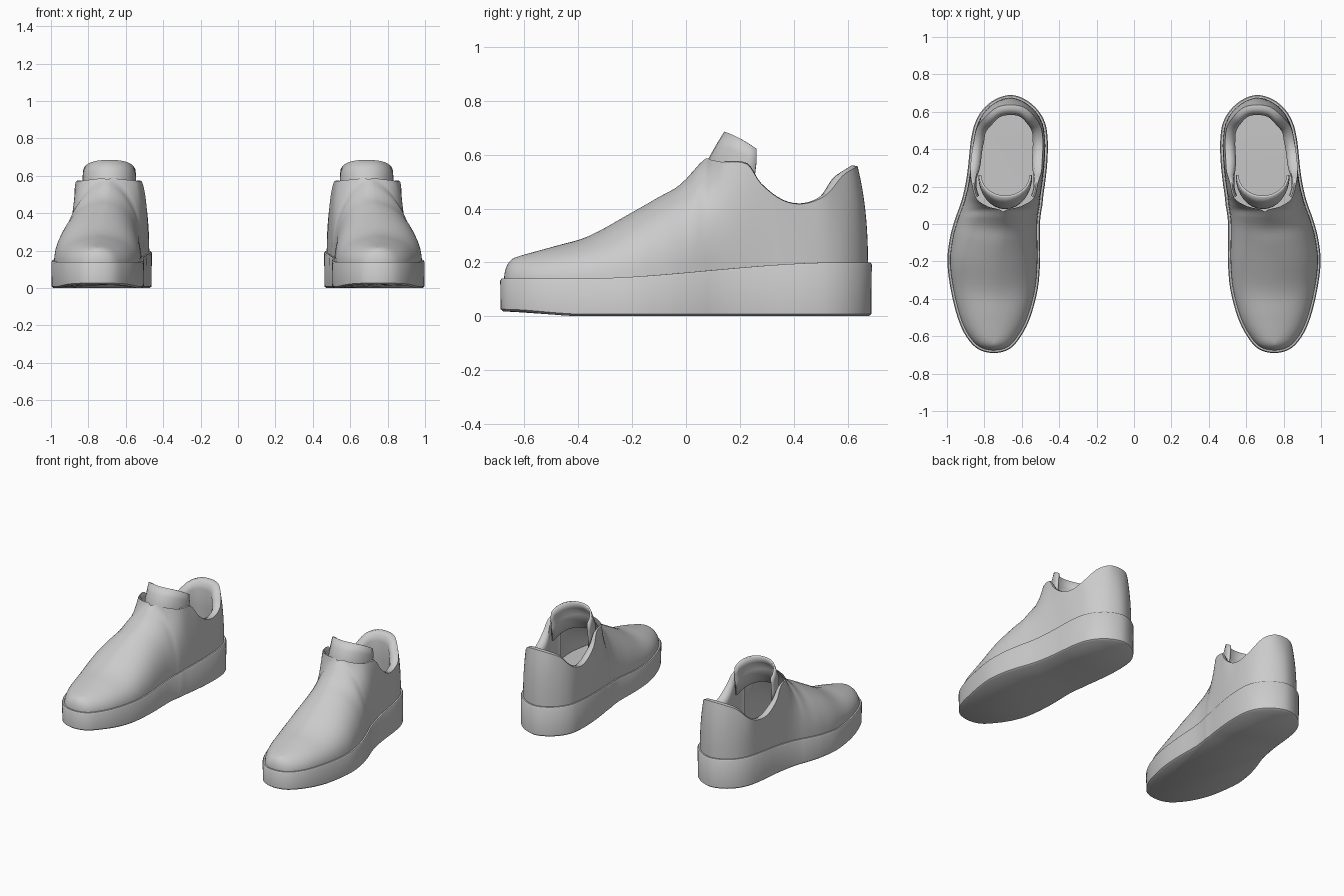
import bpy, bmesh, math
from mathutils import Vector

if "Cube" in bpy.data.objects:
    bpy.data.objects.remove(bpy.data.objects["Cube"])

# Stations toe to heel: base y, inner x, outer x | top centre x, half width, y, z
KEYS = [
    (-.690, .750, .750, .750, 0, -.625, .220),
    (-.668, .665, .835, .750, 0, -.605, .227),
    (-.600, .605, .898, .750, 0, -.560, .240),
    (-.500, .555, .943, .750, 0, -.480, .262),
    (-.350, .515, .980, .745, 0, -.360, .298),
    (-.200, .502, .998, .735, 0, -.210, .380),
    (-.080, .503, .985, .720, 0, -.100, .443),
    (.000, .503, .965, .705, 0, -.020, .490),
    (.060, .497, .945, .700, 0, .065, .580),
    (.100, .490, .930, .695, .09, .095, .580),
    (.150, .485, .915, .690, .155, .140, .572),
    (.220, .475, .900, .690, .178, .225, .565),
    (.300, .466, .888, .685, .19, .280, .490),
    (.380, .461, .880, .680, .19, .360, .430),
    (.460, .462, .870, .672, .185, .440, .418),
    (.540, .475, .850, .668, .17, .520, .450),
    (.610, .515, .810, .662, .125, .580, .520),
    (.665, .580, .745, .660, .07, .625, .550),
    (.690, .660, .660, .660, 0, .637, .557)]
STEPS = 4


def smooth(t):
    t = max(0, min(1, t))
    return t * t * (3 - 2 * t)


def catmull_closed(pts):
    out, n = [], len(pts)
    for i in range(n):
        a, b, c, d = (pts[(i + k) % n] for k in (-1, 0, 1, 2))
        for s in range(STEPS):
            t = s / STEPS
            out.append([.5 * (2 * q + (r - p) * t + (2 * p - 5 * q + 4 * r - w) * t * t
                        + (3 * q - p - 3 * r + w) * t ** 3) for p, q, r, w in zip(a, b, c, d)])
    return out


def sole_top(y):
    return .14 + .06 * smooth((y + .4) / .98)


def make(name, rows, closed=True, caps=False, angle=40, thickness=0):
    """Skin a list of point rows, then mirror the part to the other shoe."""
    bm = bmesh.new()
    vs = [[bm.verts.new(p) for p in r] for r in rows]
    n = len(rows[0])
    for a, b in zip(vs, vs[1:]):
        for i in range(n if closed else n - 1):
            j = (i + 1) % n
            bm.faces.new((a[i], a[j], b[j], b[i]))
    if caps:
        bm.faces.new(vs[0][::-1])
        bm.faces.new(vs[-1])
    bmesh.ops.remove_doubles(bm, verts=bm.verts, dist=.0003)
    bmesh.ops.recalc_face_normals(bm, faces=bm.faces)
    me = bpy.data.meshes.new(name)
    bm.to_mesh(me)
    bm.free()
    ob = bpy.data.objects.new(name, me)
    bpy.context.collection.objects.link(ob)
    if thickness:
        m = ob.modifiers.new("Thickness", 'SOLIDIFY')
        m.thickness, m.offset = thickness, 0
    m = ob.modifiers.new("Pair", 'MIRROR')
    m.use_mirror_merge = False
    bpy.ops.object.select_all(action='DESELECT')
    bpy.context.view_layer.objects.active = ob
    ob.select_set(True)
    bpy.ops.object.shade_smooth_by_angle(angle=math.radians(angle))
    return ob


# Closed loop of columns: outer side toe to heel, then inner side back to toe
outer = [(xo, y, cx + hw, ty, tz, cx) for y, xi, xo, cx, hw, ty, tz in KEYS]
inner = [(xi, y, cx - hw, ty, tz, cx) for y, xi, xo, cx, hw, ty, tz in KEYS[1:-1]]
loop = catmull_closed(outer + inner[::-1])
base = [Vector((c[0], c[1], 0)) for c in loop]
top = [Vector((c[5] if c[1] < .0601 else c[2], c[3], c[4])) for c in loop]
normal = []
for i in range(len(base)):
    t = base[(i + 1) % len(base)] - base[i - 1]
    normal.append(Vector((-t.y, t.x, 0)).normalized())  # points inward


# Sole: rounded lower edge, toe spring, thin rim on top
def sole_ring(inset, height=None):
    ring = []
    for p, nrm in zip(base, normal):
        q = p + nrm * inset
        lift = .018 * smooth((-p.y - .38) / .3)
        q.z = sole_top(p.y) + height if height is not None else lift
        ring.append(q)
    return ring


low = [p + Vector((0, 0, .008)) for p in sole_ring(.002)]
make("sole", [sole_ring(.012), low, sole_ring(0, -.008), sole_ring(.005, 0),
              sole_ring(.03, 0)], caps=True)

# Upper: curved columns from the sole rim to the ridge or the collar edge
rows = [[] for _ in range(13)]
for p, nrm, t in zip(base, normal, top):
    f = smooth((p.y + .02) / .17)
    p0 = p + nrm * .014
    p0.z = sole_top(p.y) - .01
    h = t.z - p0.z
    p1 = p0 + Vector((0, 0, h * (.62 - .1 * f)))
    flat = Vector((p0.x, p0.y, t.z))
    p2 = t.lerp(flat, .55 - .1 * f) - Vector((0, 0, h * (.03 + .17 * f)))
    for k, row in enumerate(rows):
        u = k / 12
        v = 1 - u
        row.append(p0 * v ** 3 + p1 * 3 * v * v * u + p2 * 3 * v * u * u + t * u ** 3)
make("upper", rows, angle=50)

# Padded collar lining, rolled over the edge and down to the insole
lining = [[] for _ in range(6)]
for p, t in zip(base, top):
    if p.y < .14:
        continue
    axis = Vector((.68, max(.26, min(.42, t.y)), t.z))
    d = (axis - t).normalized()
    w = .02 + .032 * smooth((p.y - .18) / .18)
    depth = t.z - .19
    for row, (a, b) in zip(lining, ((0, 0), (.4, -.01), (.85, .03), (1.05, .15), (.95, .5), (.7, 1))):
        row.append(t + d * w * a - Vector((0, 0, depth * b)))
make("collar_lining", lining, closed=False, angle=60)

# Tongue: curved flap rising from inside the throat
tongue = []
for yc, zc, hw, yw, zw in ((.085, .49, .135, .25, .43), (.087, .58, .138, .255, .52),
                           (.118, .635, .138, .262, .575), (.147, .682, .135, .262, .622)):
    row = []
    for k in range(17):
        a = math.pi * (k / 16 - .5)
        c = 1 - math.cos(a)
        row.append(Vector((.688 + hw * math.sin(a), yc + (yw - yc) * c, zc + (zw - zc) * c ** 1.3)))
    tongue.append(row)
make("tongue", tongue, closed=False, angle=50, thickness=.012)
